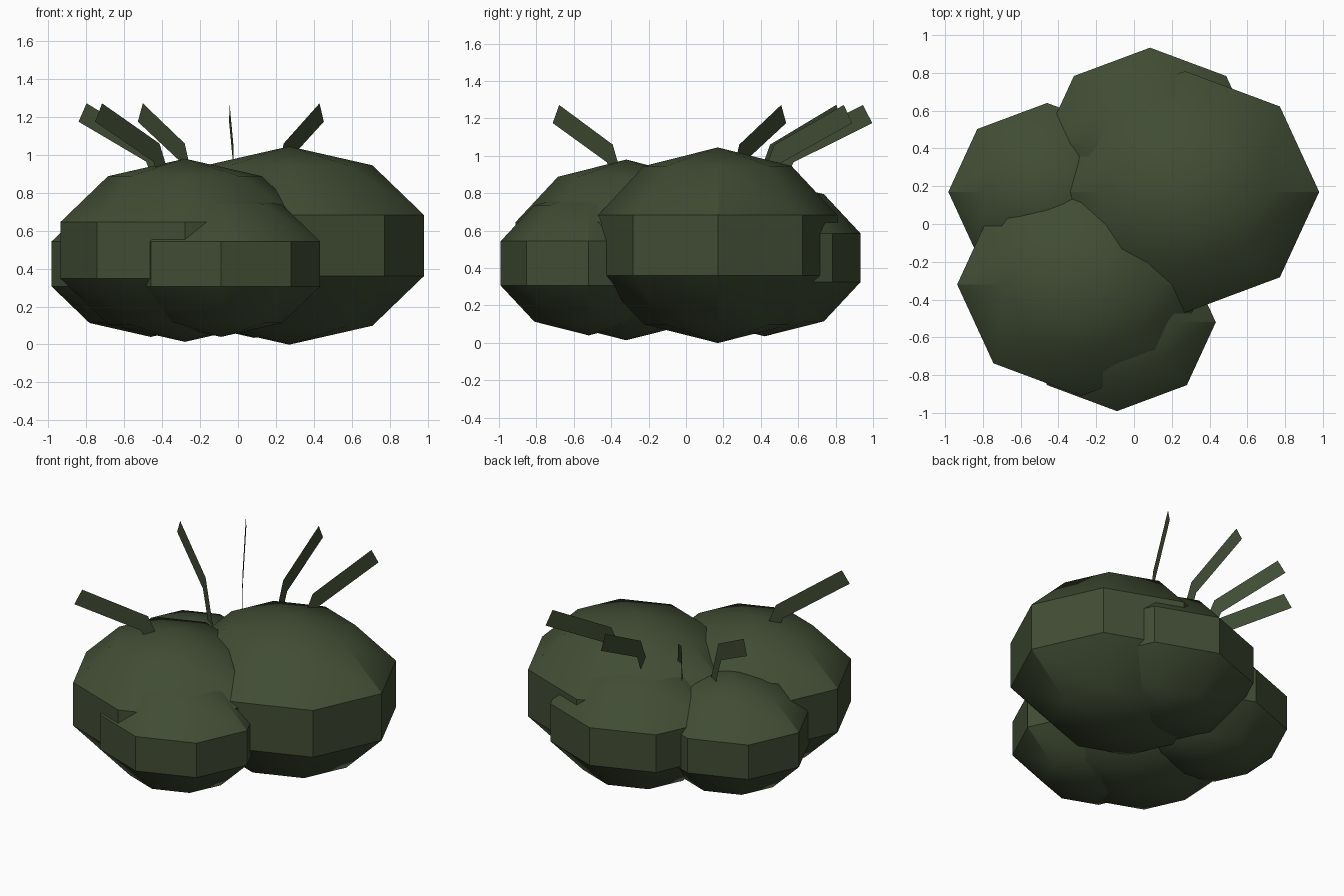
import bpy
import bmesh
from math import cos, sin, radians
from mathutils import Vector

cube = bpy.data.objects.get("Cube")
if cube:
    bpy.data.objects.remove(cube, do_unlink=True)

# Single dark leaf colour
leaf = bpy.data.materials.new("dark leaf green")
leaf.use_nodes = True
COLOUR = (0.052, 0.073, 0.034, 1.0)
leaf.diffuse_color = COLOUR
shader = leaf.node_tree.nodes["Principled BSDF"]
shader.inputs["Base Color"].default_value = COLOUR
shader.inputs["Roughness"].default_value = 0.9


def add_object(name, bm):
    mesh = bpy.data.meshes.new(name)
    bm.to_mesh(mesh)
    bm.free()
    mesh.materials.append(leaf)
    obj = bpy.data.objects.new(name, mesh)
    bpy.context.collection.objects.link(obj)
    return obj


def foliage_clump(name, centre, radius):
    """Squashed low-poly ball with a vertical band round its middle."""
    bm = bmesh.new()
    bmesh.ops.create_uvsphere(bm, u_segments=8, v_segments=5, radius=radius)
    bmesh.ops.scale(bm, vec=(1, 0.9, 0.7), verts=bm.verts)
    bmesh.ops.translate(bm, vec=centre, verts=bm.verts)
    obj = add_object(name, bm)
    bpy.ops.object.select_all(action="DESELECT")
    obj.select_set(True)
    bpy.context.view_layer.objects.active = obj
    bpy.ops.object.shade_smooth_by_angle(angle=radians(35))


# Overlapping clumps of foliage
foliage_clump("large_clump", (0.27, 0.17, 0.522), 0.747)
foliage_clump("front_right_clump", (-0.28, -0.32, 0.497), 0.69)
foliage_clump("front_clump", (-0.09, -0.52, 0.425), 0.55)
foliage_clump("back_right_clump", (-0.46, 0.17, 0.425), 0.55)
foliage_clump("back_clump", (0.085, 0.42, 0.455), 0.6)

# Bent upright blade: (distance out, height) pairs for its inner and outer edges
INNER = [(0.40, 0.75), (0.53, 1.06), (0.947, 1.272)]
OUTER = [(0.48, 0.75), (0.575, 0.965), (0.997, 1.175)]


def grass_blade(name, angle, shift=0.0):
    bm = bmesh.new()
    out = Vector((cos(radians(angle)), sin(radians(angle)), 0))

    def edge(profile):
        return [bm.verts.new(out * (r + shift) + Vector((0, 0, z))) for r, z in profile]

    a, b = edge(INNER), edge(OUTER)
    for i in range(len(a) - 1):
        bm.faces.new((a[i], b[i], b[i + 1], a[i + 1]))
    add_object(name, bm)


# Blades fanning out over the top
for i, angle in enumerate((63, 92.7, 122, 147.5)):
    grass_blade(f"back_blade_{i + 1}", angle)
grass_blade("front_blade", 223.4, 0.04)
